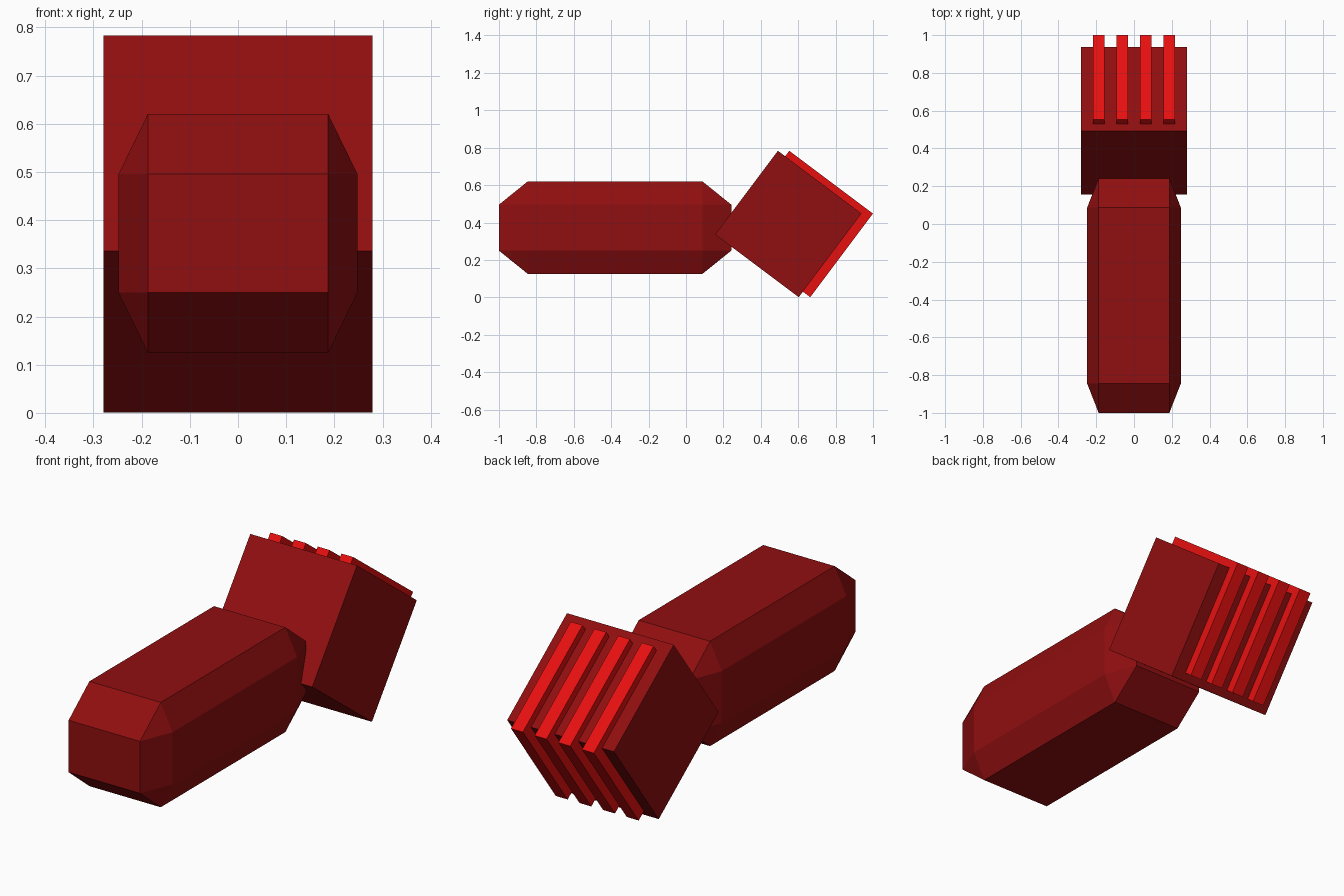
import bpy, bmesh, math
from mathutils import Matrix

if "Cube" in bpy.data.objects:
    bpy.data.objects.remove(bpy.data.objects["Cube"])


def material(name, rgb):
    m = bpy.data.materials.new(name)
    m.diffuse_color = (*rgb, 1)
    m.use_nodes = True
    m.node_tree.nodes["Principled BSDF"].inputs["Base Color"].default_value = m.diffuse_color
    return m


DARK = material("dark red", (0.28, 0.0045, 0.005))
BRIGHT = material("bright red", (0.8, 0.005, 0.005))


def finish(name, bm, mat):
    bmesh.ops.recalc_face_normals(bm, faces=bm.faces)
    me = bpy.data.meshes.new(name)
    bm.to_mesh(me)
    bm.free()
    me.materials.append(mat)
    ob = bpy.data.objects.new(name, me)
    bpy.context.collection.objects.link(ob)
    return ob


def box(name, centre, size, mat, tilt=0.0):
    bm = bmesh.new()
    m = (Matrix.Translation(centre) @ Matrix.Rotation(tilt, 4, 'X')
         @ Matrix.Diagonal((*size, 1)))
    bmesh.ops.create_cube(bm, size=1, matrix=m)
    return finish(name, bm, mat)


def chamfered_box(name, centre, half, inner, mat):
    """Box with flat chamfers: each face keeps the inner size on its two axes."""
    bm = bmesh.new()
    for axis in range(3):
        ext = [half[i] if i == axis else inner[i] for i in range(3)]
        for sx in (-1, 1):
            for sy in (-1, 1):
                for sz in (-1, 1):
                    bm.verts.new((centre[0] + sx * ext[0],
                                  centre[1] + sy * ext[1],
                                  centre[2] + sz * ext[2]))
    bmesh.ops.convex_hull(bm, input=bm.verts)
    bmesh.ops.dissolve_limit(bm, angle_limit=math.radians(1),
                             verts=bm.verts, edges=bm.edges)
    return finish(name, bm, mat)


# Long chamfered arm
chamfered_box("arm", (0, -0.379, 0.3725), (0.248, 0.621, 0.248),
              (0.187, 0.466, 0.123), DARK)

# Tilted cube at the end of the arm
TILT = -math.atan2(3, 4)
SIDE = 0.559
CY, CZ = 0.547, 0.392
box("tilted_block", (0, CY, CZ), (SIDE, SIDE, SIDE), DARK, TILT)

# Four bright ridges, each a slice of the cube shifted backwards
for i in range(4):
    x = (i - 1.5) * 0.124
    box(f"ridge_{i + 1}", (x, CY + 0.061, CZ), (0.062, SIDE, SIDE), BRIGHT, TILT)
